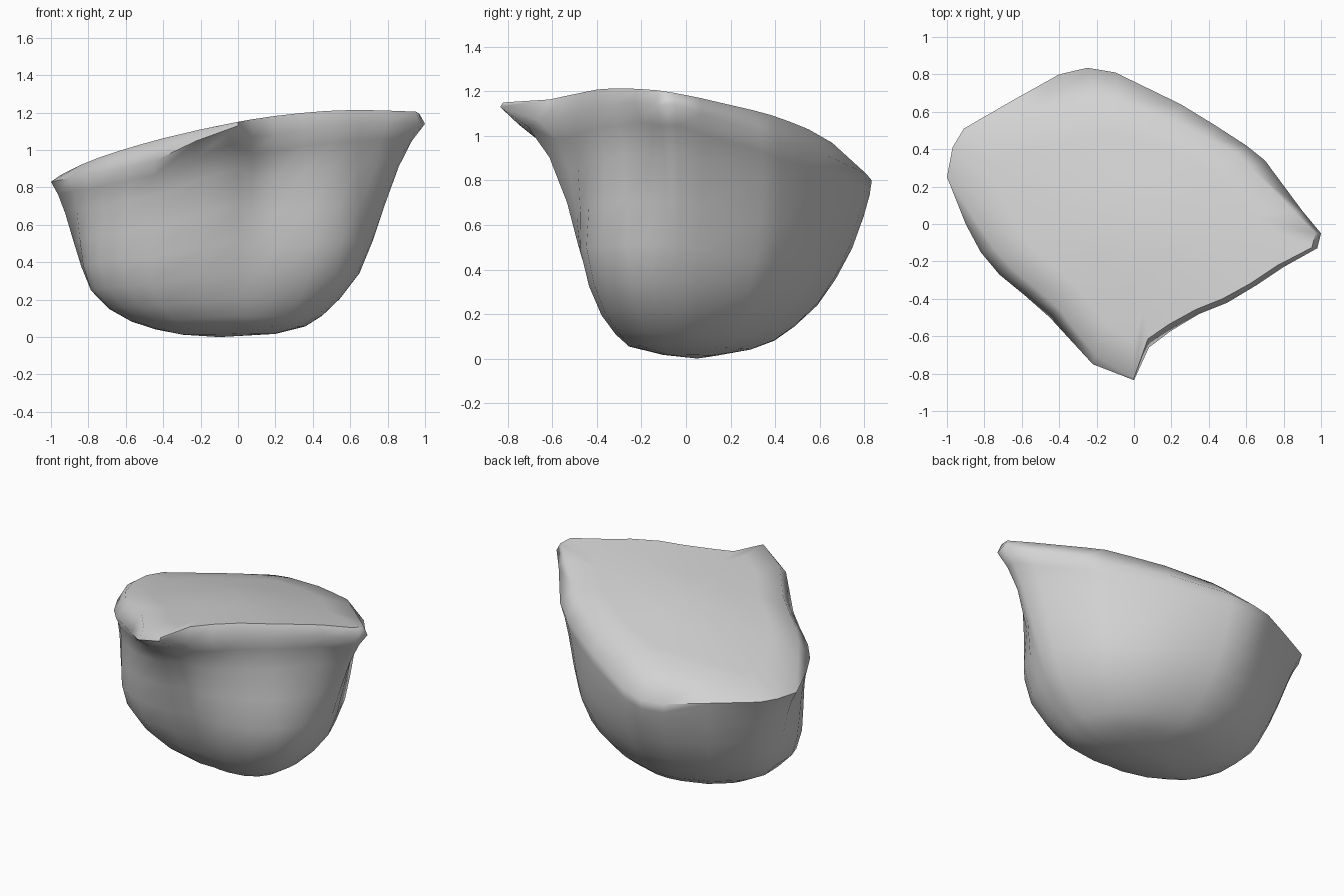
import bpy
import bmesh
import math
from mathutils import Vector

# Remove the default cube only
default_cube = bpy.data.objects.get("Cube")
if default_cube:
    bpy.data.objects.remove(default_cube, do_unlink=True)

# Single stone colour
stone = bpy.data.materials.new("light_grey_stone")
stone.use_nodes = True
stone.diffuse_color = (0.65, 0.65, 0.65, 1)
stone.node_tree.nodes["Principled BSDF"].inputs["Base Color"].default_value = stone.diffuse_color

HALF_DEPTH = 0.835

# Rim outline, counterclockwise: x, y, z and how far the top crease is pulled in
RIM = [
    (1, -.05, 1.14, .97), (.9, .07, 1.1, .95), (.7, .34, 1.01, .89), (.6, .42, .97, .91),
    (.43, .53, .94, .88), (.25, .64, .91, .86), (-.1, .81, .83, .81), (-.25, .835, .8, .8),
    (-.4, .8, .8, .78), (-.65, .66, .82, .85), (-.91, .51, .84, .97), (-.97, .41, .84, .97),
    (-1, .25, .83, .95), (-.9, 0, .85, .93), (-.82, -.15, .86, .91), (-.72, -.27, .88, .9),
    (-.58, -.385, .91, .9), (-.45, -.5, .94, .9), (-.22, -.75, 1.05, .94),
    (0, -.835, 1.13, .985), (.08, -.66, 1.07, .93), (.2, -.57, 1.08, .94),
    (.35, -.48, 1.11, .95), (.5, -.42, 1.13, .95), (.65, -.33, 1.14, .96),
    (.8, -.23, 1.15, .96), (.98, -.13, 1.14, .97),
]

# Wall profile: height fraction, then reach to the left, right, front and back
PROFILE = [
    (.015, .30, .20, .12, .16), (.05, .45, .36, .30, .35), (.1, .58, .45, .37, .48),
    (.18, .70, .545, .445, .59), (.3, .80, .65, .51, .715), (.45, .85, .72, .58, .815),
    (.62, .89, .785, .64, .90), (.8, .93, .86, .735, .96), (.92, .965, .93, .85, .99),
    (1, 1, 1, 1, 1),
]


def top_height(x, y):
    """Tilted, slightly domed top surface."""
    dome = max(0, 1 - math.hypot(x, y / HALF_DEPTH))
    bend = .04 * x * x + .04 * y * y + .05 * x * y
    return 1.07 + .155 * x - .13 * y - bend + .06 * dome


def rounded(outline, power=2.5):
    """Project an outline point onto a soft, slightly squared oval."""
    size = (abs(outline.x) ** power + abs(outline.y) ** power) ** (1 / power)
    return outline / size


def fullness(outline):
    """How far each flank swells: fullest front right, flattest back right."""
    angle = math.atan2(outline.y, outline.x)
    return .84 - .26 * math.sin(2 * angle) - .16 * math.sin(angle)


def wall_ring(level):
    """Cross-section that turns from a rounded foot into the angular rim."""
    fraction, low_x, high_x, low_y, high_y = level
    roundness = min(1, 1.6 * (1 - fraction))
    ring = []
    for x, y, z, pull in RIM:
        outline = Vector((x, y / HALF_DEPTH))
        outline = outline.lerp(rounded(outline), roundness * fullness(outline))
        outline.x *= low_x if outline.x < 0 else high_x
        outline.y *= low_y if outline.y < 0 else high_y
        ring.append((outline.x, outline.y * HALF_DEPTH, z * fraction))
    return ring


def top_ring(scale):
    """Ring on the top surface, following the crease."""
    ring = []
    for x, y, z, pull in RIM:
        px, py = x * pull * scale, y * pull * scale
        ring.append((px, py, top_height(px, py)))
    return ring


def bridge(mesh, lower, upper):
    """Join two rings with a band of quads."""
    for i in range(len(lower)):
        j = (i + 1) % len(lower)
        mesh.faces.new((lower[i], lower[j], upper[j], upper[i]))


def cap(mesh, ring, centre):
    """Close a ring with a fan around a centre point."""
    hub = mesh.verts.new(centre)
    for i in range(len(ring)):
        mesh.faces.new((ring[i], ring[(i + 1) % len(ring)], hub))


# Rock body: walls, bevelled rim and gently domed top
mesh = bmesh.new()
shapes = [wall_ring(level) for level in PROFILE]
shapes += [top_ring(scale) for scale in (1, .75, .4)]
rings = [[mesh.verts.new(point) for point in shape] for shape in shapes]
for lower, upper in zip(rings, rings[1:]):
    bridge(mesh, lower, upper)
cap(mesh, rings[0], (-.1, .05, 0))
cap(mesh, rings[-1], (0, 0, top_height(0, 0)))
bmesh.ops.recalc_face_normals(mesh, faces=mesh.faces)

data = bpy.data.meshes.new("rock_body")
mesh.to_mesh(data)
mesh.free()
data.materials.append(stone)
rock = bpy.data.objects.new("rock_body", data)
bpy.context.collection.objects.link(rock)

# Smooth flanks with a crisp rim only at its sharpest turns
bpy.ops.object.select_all(action="DESELECT")
rock.select_set(True)
bpy.context.view_layer.objects.active = rock
bpy.ops.object.shade_smooth_by_angle(angle=math.radians(65))
